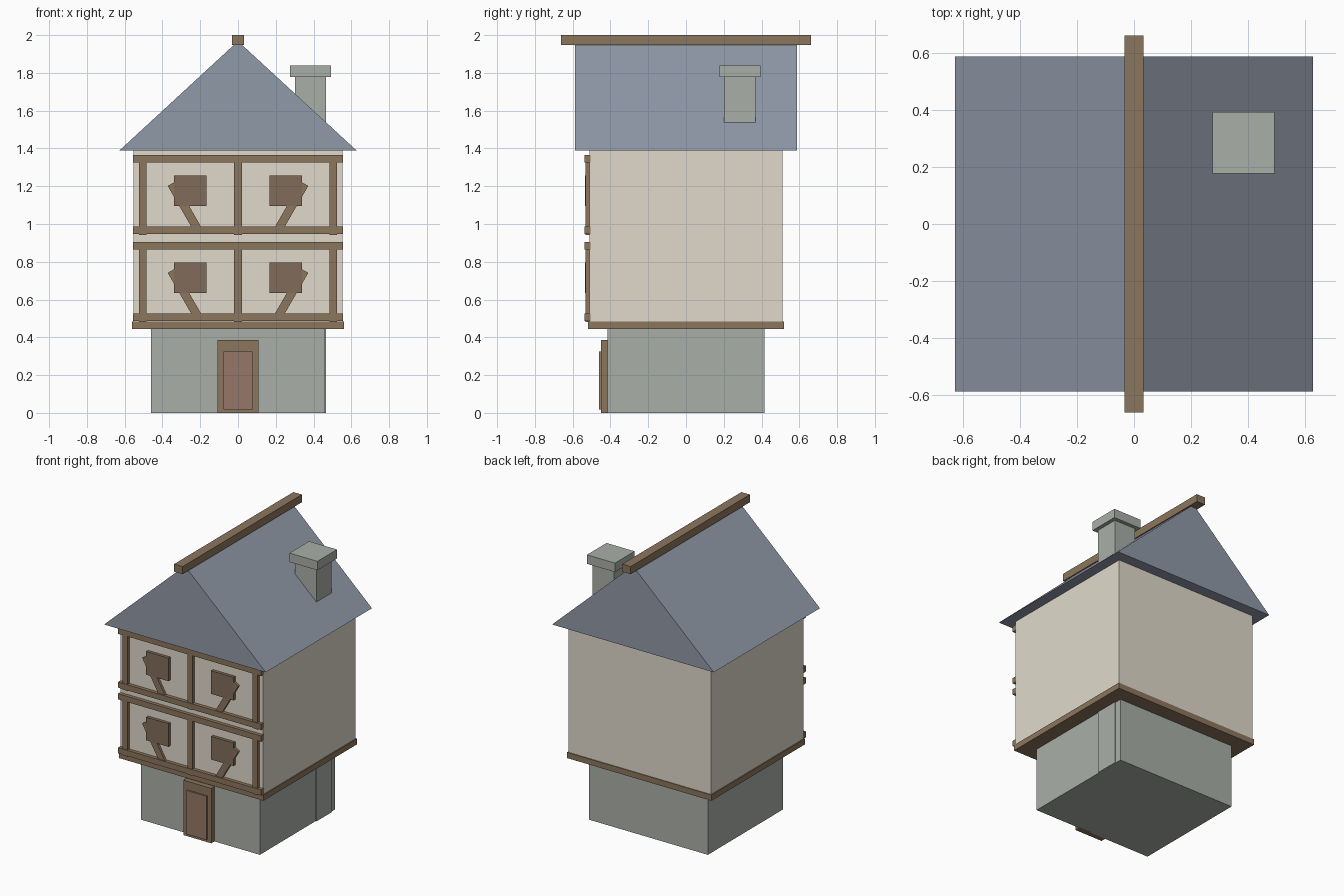
import bpy, math

if "Cube" in bpy.data.objects:
    bpy.data.objects.remove(bpy.data.objects["Cube"])


def material(name, rgb):
    m = bpy.data.materials.new(name)
    m.diffuse_color = (*rgb, 1)
    m.use_nodes = True
    m.node_tree.nodes["Principled BSDF"].inputs["Base Color"].default_value = m.diffuse_color
    return m


STONE = material("stone", (0.40, 0.43, 0.39))
PLASTER = material("plaster", (0.75, 0.70, 0.60))
TIMBER = material("timber", (0.26, 0.18, 0.11))
SHUTTER = material("shutter", (0.22, 0.15, 0.10))
DOOR = material("door_wood", (0.30, 0.19, 0.14))
SLATE = material("slate", (0.28, 0.32, 0.39))


def mesh(name, verts, faces, mat):
    me = bpy.data.meshes.new(name)
    me.from_pydata(verts, [], faces)
    me.materials.append(mat)
    ob = bpy.data.objects.new(name, me)
    bpy.context.collection.objects.link(ob)
    return ob


def box(name, x, y, z, mat):
    """Box from (min, max) ranges, with its origin at the centre."""
    c = [(r[0] + r[1]) / 2 for r in (x, y, z)]
    h = [(r[1] - r[0]) / 2 for r in (x, y, z)]
    v = [(i * h[0], j * h[1], k * h[2]) for i in (-1, 1) for j in (-1, 1) for k in (-1, 1)]
    f = [(0, 1, 3, 2), (4, 6, 7, 5), (0, 4, 5, 1), (2, 3, 7, 6), (0, 2, 6, 4), (1, 5, 7, 3)]
    ob = mesh(name, v, f, mat)
    ob.location = c
    return ob


def around(c, size):
    return (c - size / 2, c + size / 2)


# Stone ground floor, sill and overhanging upper storeys
box("ground_floor", (-0.46, 0.46), (-0.415, 0.415), (0, 0.445), STONE)
box("jetty_sill", (-0.56, 0.56), (-0.518, 0.518), (0.445, 0.485), TIMBER)
box("upper_walls", (-0.553, 0.553), (-0.512, 0.512), (0.485, 1.39), PLASTER)

# Door
box("door_frame", (-0.108, 0.108), (-0.45, -0.405), (0, 0.385), TIMBER)
box("door", (-0.078, 0.078), (-0.46, -0.44), (0.018, 0.325), DOOR)

# Timber framing on the front, the same on both upper storeys
BACK = -0.505
for floor, z in (("lower", 0.485), ("upper", 0.945)):
    for part, dz in (("bottom", 0.022), ("top", 0.4)):
        box(f"{floor}_{part}_rail", (-0.555, 0.555), (-0.537, BACK), around(z + dz, 0.04), TIMBER)
    for x in (-0.504, 0, 0.504):
        box(f"{floor}_post", around(x, 0.04), (-0.533, BACK), (z - 0.004, z + 0.4), TIMBER)
    for side, s in (("left", -1), ("right", 1)):
        box(f"{floor}_{side}_window", around(s * 0.252, 0.172), (-0.534, BACK),
            (z + 0.15, z + 0.312), SHUTTER)
        brace = box(f"{floor}_{side}_brace", around(s * 0.28, 0.045), (-0.53, BACK),
                    around(z + 0.142, 0.29), TIMBER)
        brace.rotation_euler.y = s * math.radians(30)

# Gabled roof prism and ridge beam
profile = [(-0.627, 1.39), (0.627, 1.39), (0, 1.968)]
mesh("roof", [(x, y, z) for y in (-0.588, 0.588) for x, z in profile],
     [(0, 1, 2), (3, 5, 4), (0, 3, 4, 1), (1, 4, 5, 2), (2, 5, 3, 0)], SLATE)
box("ridge_beam", (-0.033, 0.033), (-0.661, 0.661), (1.947, 2.0), TIMBER)

# Chimney running from the ground through the roof
box("chimney", around(0.384, 0.165), around(0.285, 0.165), (0, 1.79), STONE)
box("chimney_cap", around(0.384, 0.217), around(0.285, 0.217), (1.777, 1.84), STONE)
